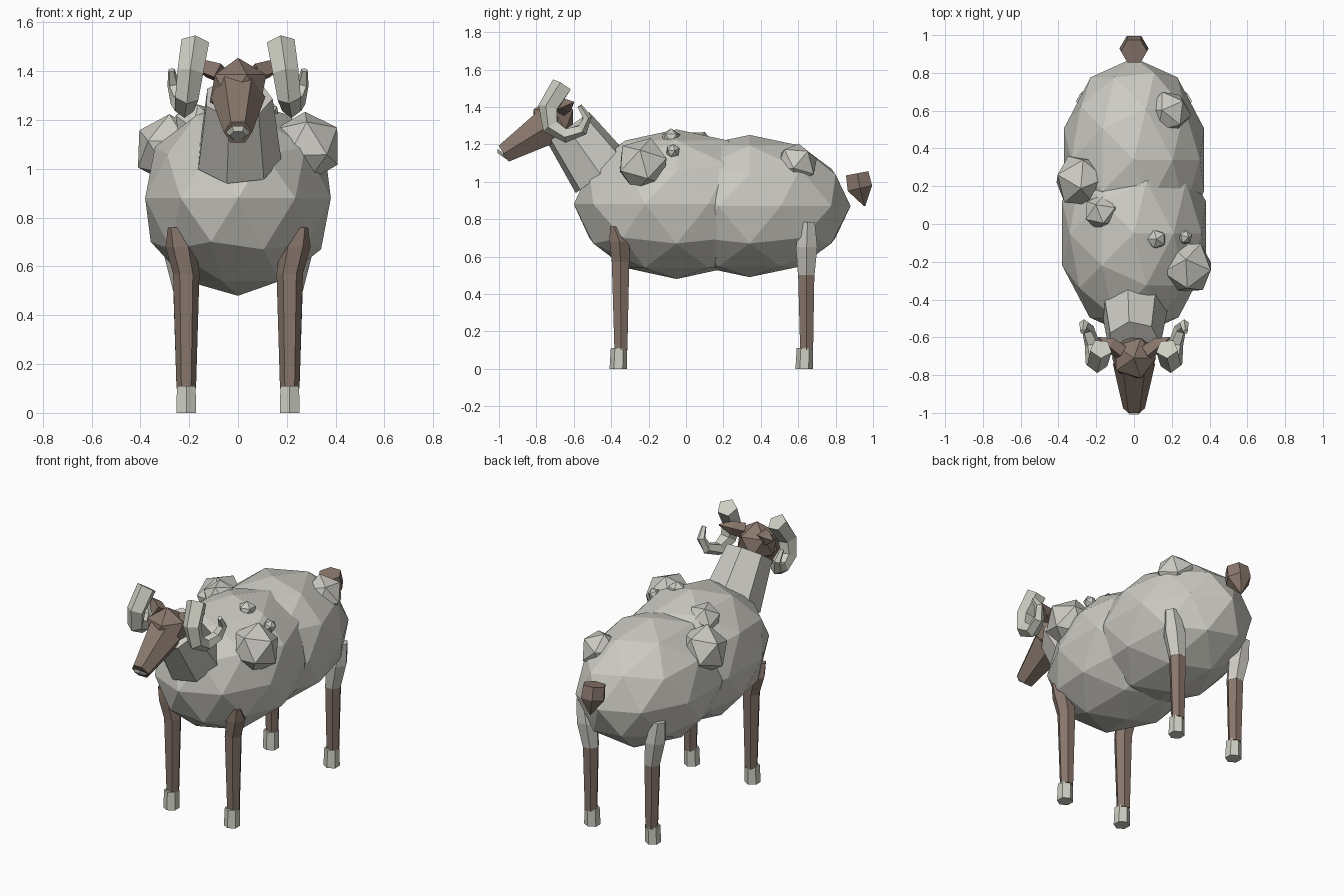
import bpy
import bmesh
from math import sin, cos, tau, radians
from mathutils import Vector

if "Cube" in bpy.data.objects:
    bpy.data.objects.remove(bpy.data.objects["Cube"])


def make_material(name, color):
    mat = bpy.data.materials.new(name)
    mat.diffuse_color = (*color, 1)
    mat.use_nodes = True
    bsdf = mat.node_tree.nodes["Principled BSDF"]
    bsdf.inputs["Base Color"].default_value = (*color, 1)
    bsdf.inputs["Roughness"].default_value = 0.9
    return mat


WOOL = make_material("wool_grey", (0.60, 0.59, 0.54))
HORN = make_material("horn_grey", (0.61, 0.62, 0.54))
BROWN = make_material("hide_brown", (0.25, 0.185, 0.15))


def finish(name, bm, mat):
    bmesh.ops.recalc_face_normals(bm, faces=bm.faces)
    mesh = bpy.data.meshes.new(name)
    bm.to_mesh(mesh)
    bm.free()
    mesh.materials.append(mat)
    obj = bpy.data.objects.new(name, mesh)
    bpy.context.collection.objects.link(obj)
    return obj


def ball(name, center, size, mat, level=2, facing=None):
    """Faceted ball; facing turns its pole toward a direction."""
    bm = bmesh.new()
    bmesh.ops.create_icosphere(bm, subdivisions=level, radius=1)
    obj = finish(name, bm, mat)
    obj.location = center
    obj.scale = size
    if facing:
        obj.rotation_euler = Vector(facing).to_track_quat("Z", "Y").to_euler()
    return obj


def tube(name, path, radii, sides, mat, turn=0.0, level_rings=False):
    """Faceted tube along a path, with a radius at each point."""
    pts = [Vector(p) for p in path]
    bm = bmesh.new()
    rings = []
    for i, p in enumerate(pts):
        along = pts[min(i + 1, len(pts) - 1)] - pts[max(i - 1, 0)]
        along = Vector((0, 0, 1)) if level_rings else along.normalized()
        side = Vector((1, 0, 0))
        side = (side - along * side.dot(along)).normalized()
        other = along.cross(side)
        angles = [turn + tau * k / sides for k in range(sides)]
        rings.append([bm.verts.new(p + radii[i] * (side * cos(a) + other * sin(a)))
                      for a in angles])
    for a, b in zip(rings, rings[1:]):
        for k in range(sides):
            n = (k + 1) % sides
            bm.faces.new((a[k], a[n], b[n], b[k]))
    bm.faces.new(rings[0])
    bm.faces.new(rings[-1])
    return finish(name, bm, mat)


# Body
ball("chest_wool", (0, -0.05, 0.88), (0.40, 0.55, 0.40), WOOL)
ball("rump_wool", (0, 0.34, 0.87), (0.39, 0.54, 0.38), WOOL)

# Tufts of wool standing out of the body
tufts = [
    ("shoulder_tuft", (0.28, -0.23, 1.09), 0.15, (0.8, -0.1, 0.5)),
    ("flank_tuft", (-0.28, 0.23, 1.08), 0.15, (-0.8, 0.2, 0.5)),
    ("back_tuft", (-0.17, 0.06, 1.18), 0.10, (-0.3, 0.4, 0.8)),
    ("small_back_tuft", (0.12, -0.08, 1.23), 0.055, (0, 0, 1)),
    ("tiny_back_tuft", (0.27, -0.07, 1.165), 0.04, (0.5, 0, 1)),
    ("rump_tuft", (0.185, 0.59, 1.09), 0.12, (0.6, 0.5, 0.6)),
]
for name, center, r, facing in tufts:
    ball(name, center, (r, r, r), WOOL, 1, facing)

# Neck and head
tube("neck", [(0, -0.45, 1.04), (0, -0.63, 1.29)], [0.178, 0.142], 7, WOOL, radians(-2))
ball("skull", (0, -0.71, 1.33), (0.13, 0.125, 0.125), BROWN, 1)
tube("snout", [(0, -0.74, 1.295), (0, -0.975, 1.15)], [0.112, 0.058], 6, BROWN)
tube("nose", [(0, -0.973, 1.15), (0, -0.983, 1.136)], [0.05, 0.034], 6, HORN)

# Tail
tube("tail", [(0, 0.915, 1.045), (0, 0.93, 0.965), (0, 0.955, 0.87)],
     [0.07, 0.077, 0.004], 6, BROWN)

# Horn path from the thick upper end round to the curled tip
horn_path = [(0.175, -0.66, 1.515), (0.195, -0.735, 1.395), (0.21, -0.72, 1.295),
             (0.22, -0.64, 1.25), (0.245, -0.555, 1.28), (0.265, -0.53, 1.345),
             (0.272, -0.57, 1.405)]
horn_radii = [0.06, 0.056, 0.05, 0.042, 0.034, 0.026, 0.014]

for label, s in (("left", 1), ("right", -1)):
    def mirror(path):
        return [(s * x, y, z) for x, y, z in path]

    tube(label + "_horn", mirror(horn_path), horn_radii, 5, HORN, radians(18))
    tube(label + "_ear", mirror([(0.07, -0.68, 1.39), (0.13, -0.635, 1.41), (0.19, -0.6, 1.425)]),
         [0.045, 0.038, 0.004], 4, BROWN)

    # Legs lean outward at the top, where they meet the body
    tube(label + "_front_leg",
         mirror([(0.212, -0.348, 0.1), (0.212, -0.35, 0.57), (0.235, -0.355, 0.68), (0.262, -0.385, 0.76)]),
         [0.04, 0.054, 0.062, 0.025], 6, BROWN, 0, True)
    tube(label + "_hind_leg", mirror([(0.212, 0.645, 0.1), (0.215, 0.643, 0.5)]),
         [0.04, 0.05], 6, BROWN, 0, True)
    tube(label + "_hind_thigh",
         mirror([(0.215, 0.643, 0.5), (0.238, 0.645, 0.65), (0.262, 0.65, 0.785)]),
         [0.051, 0.066, 0.045], 6, WOOL, 0, True)
    for place, y in (("front", -0.362), ("hind", 0.632)):
        tube(f"{label}_{place}_hoof", mirror([(0.212, y, 0), (0.212, y + 0.004, 0.11)]),
             [0.047, 0.044], 6, HORN, radians(30), True)
